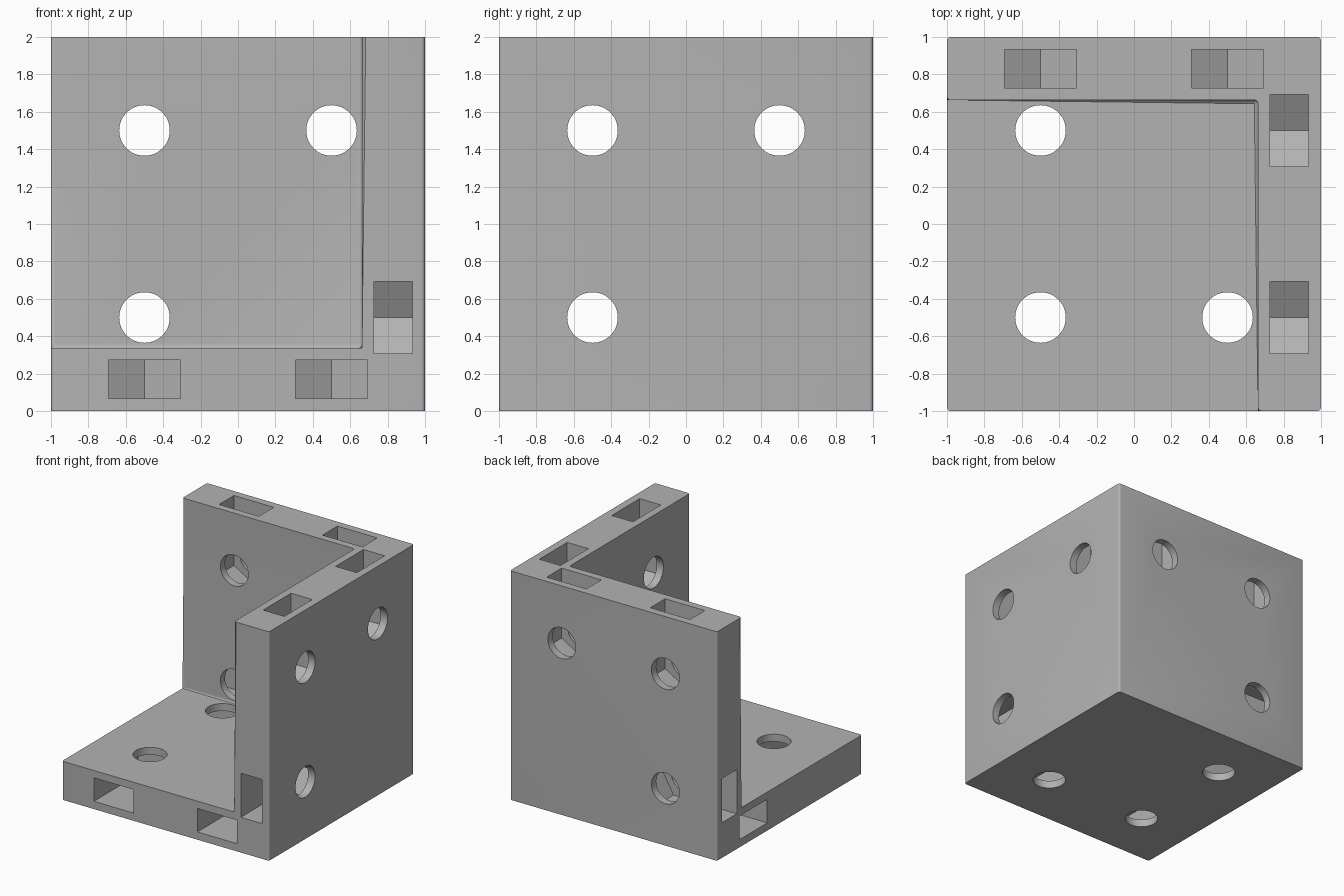
import bpy, bmesh, math
from mathutils import Matrix, Vector

if "Cube" in bpy.data.objects:
    bpy.data.objects.remove(bpy.data.objects["Cube"])

WALL = 0.337      # plate thickness
ROUND = 0.02      # small edge rounding
HOLE_R = 0.135
SLOT_W = 0.385    # slot width across flats
SLOT_T = 0.205    # slot thickness
MID = 0.83        # middle of a plate, measured from the centre
inner = 1 - WALL

grey = bpy.data.materials.new("light_grey")
grey.diffuse_color = (0.45, 0.45, 0.45, 1)
grey.use_nodes = True
grey.node_tree.nodes["Principled BSDF"].inputs["Base Color"].default_value = grey.diffuse_color


def add_object(name, bm):
    bmesh.ops.recalc_face_normals(bm, faces=bm.faces)
    mesh = bpy.data.meshes.new(name)
    bm.to_mesh(mesh)
    bm.free()
    mesh.materials.append(grey)
    obj = bpy.data.objects.new(name, mesh)
    bpy.context.collection.objects.link(obj)
    return obj


def prism(bm, outline, depth, matrix):
    """Extrude a flat outline by depth, centred on its plane."""
    verts = [bm.verts.new(matrix @ Vector((a, b, -depth / 2))) for a, b in outline]
    face = bm.faces.new(verts)
    new = bmesh.ops.extrude_face_region(bm, geom=[face])["geom"]
    shift = matrix.to_3x3() @ Vector((0, 0, depth))
    bmesh.ops.translate(bm, verts=[v for v in new if isinstance(v, bmesh.types.BMVert)], vec=shift)


def frame(along, normal, centre):
    """Local y runs along the slot, local z runs through the plate."""
    y, z = Vector(along), Vector(normal)
    m = Matrix((y.cross(z), y, z)).transposed().to_4x4()
    m.translation = Vector(centre)
    return m


# Three plates meeting at one corner: an L-shaped wall over a square base
bm = bmesh.new()
a = inner
low = [(-1, -1), (a, -1), (1, -1), (1, 1), (-1, 1), (-1, a)]
bot = [bm.verts.new((x, y, 0)) for x, y in low if abs(x) == 1 and abs(y) == 1]
step = {p: bm.verts.new((*p, WALL)) for p in [(-1, -1), (a, -1), (a, a), (-1, a)]}
top = {p: bm.verts.new((*p, 2)) for p in [(a, -1), (1, -1), (1, 1), (-1, 1), (-1, a), (a, a)]}
b0, b1, b2, b3 = bot
s, t = step, top
for loop in [
    (b0, b1, b2, b3),
    tuple(t.values()),
    tuple(s.values()),
    (b0, b1, t[1, -1], t[a, -1], s[a, -1], s[-1, -1]),
    (b1, b2, t[1, 1], t[1, -1]),
    (b2, b3, t[-1, 1], t[1, 1]),
    (b3, b0, s[-1, -1], s[-1, a], t[-1, a], t[-1, 1]),
    (s[a, -1], s[a, a], t[a, a], t[a, -1]),
    (s[-1, a], s[a, a], t[a, a], t[-1, a]),
]:
    bm.faces.new(loop)
bmesh.ops.recalc_face_normals(bm, faces=bm.faces)

# Round the upright edges and the inside corner
edges = []
for e in bm.edges:
    p, q = (v.co for v in e.verts)
    upright = abs(p.z - q.z) > 0.1
    inside = s[a, a] in e.verts
    if upright or inside:
        edges.append(e)
bmesh.ops.bevel(bm, geom=edges, offset=ROUND, segments=4, profile=0.5, affect='EDGES')
bracket = add_object("corner_bracket", bm)

# Each entry: slot direction inwards, plate normal, hole centre
X, Y, Z = (1, 0, 0), (0, 1, 0), (0, 0, 1)
DOWN = (0, 0, -1)
base_z = 1 - MID
spots = [
    (Y, Z, (-0.5, -0.5, base_z)), (Y, Z, (0.5, -0.5, base_z)), (X, Z, (-0.5, 0.5, base_z)),
    (DOWN, Y, (-0.5, MID, 1.5)), (DOWN, Y, (0.5, MID, 1.5)), (X, Y, (-0.5, MID, 0.5)),
    (DOWN, X, (MID, -0.5, 1.5)), (DOWN, X, (MID, 0.5, 1.5)), (Y, X, (MID, -0.5, 0.5)),
]

# Slots end in a point like half a hexagon, centred on the bolt hole
w = SLOT_W / 2
tip = SLOT_W / math.sqrt(3)
slot = [(-w, -0.6), (w, -0.6), (w, tip / 2), (0, tip), (-w, tip / 2)]
circle = [(HOLE_R * math.cos(i * math.tau / 48), HOLE_R * math.sin(i * math.tau / 48))
          for i in range(48)]
for name, outline, depth in (("slot_cutter", slot, SLOT_T), ("hole_cutter", circle, 0.45)):
    bm = bmesh.new()
    for spot in spots:
        prism(bm, outline, depth, frame(*spot))
    cutter = add_object(name, bm)
    cutter.hide_render = True
    cutter.hide_set(True)
    mod = bracket.modifiers.new(name, 'BOOLEAN')
    mod.operation = 'DIFFERENCE'
    mod.solver = 'EXACT'
    mod.object = cutter

# Bake the cuts and shade the round parts smooth
bpy.context.view_layer.objects.active = bracket
bracket.select_set(True)
for mod in list(bracket.modifiers):
    bpy.ops.object.modifier_apply(modifier=mod.name)
for name in ("slot_cutter", "hole_cutter"):
    bpy.data.objects.remove(bpy.data.objects[name])
bpy.ops.object.shade_smooth_by_angle(angle=math.radians(30))
